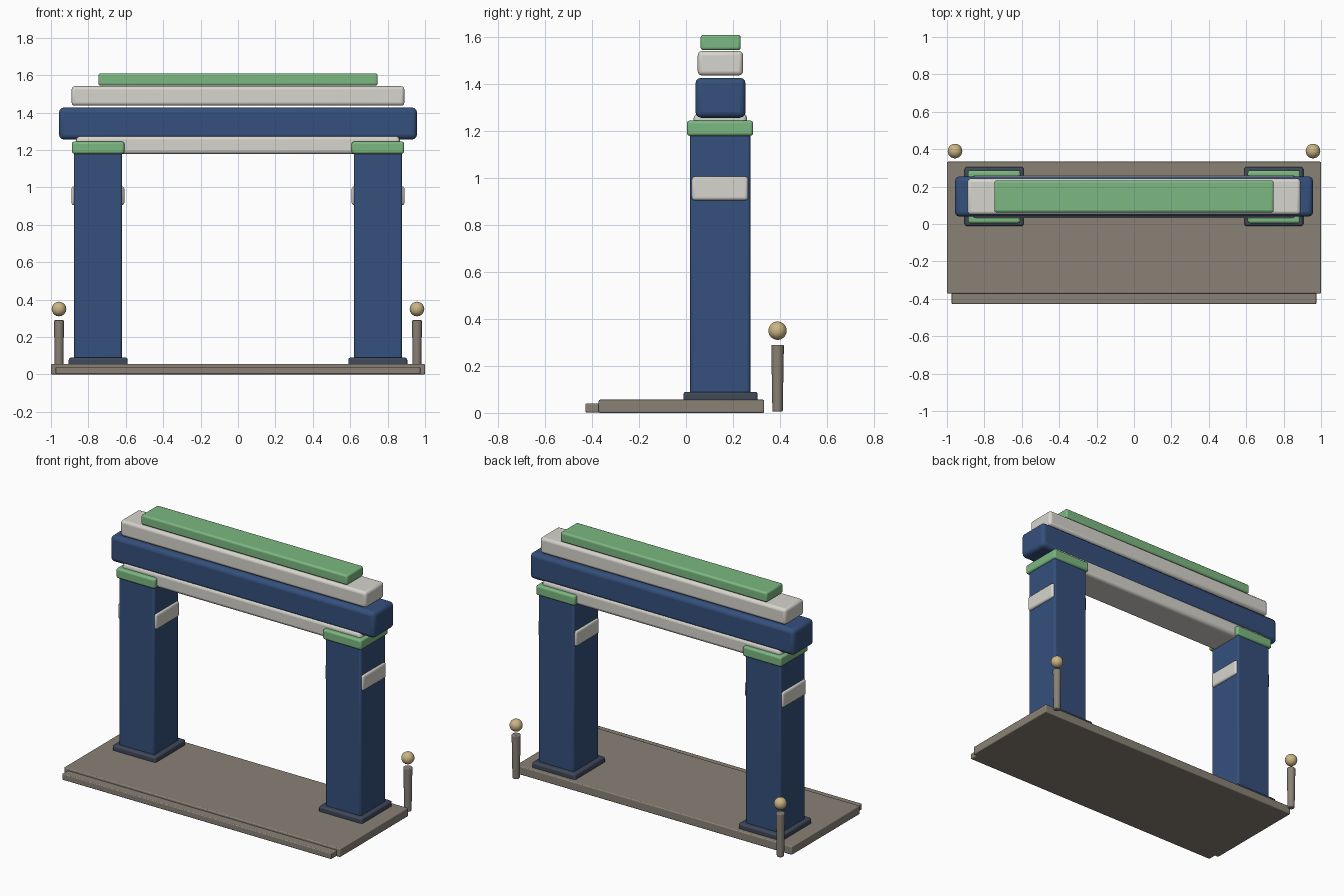
import bpy, bmesh
from math import radians
from mathutils import Vector

if "Cube" in bpy.data.objects:
    bpy.data.objects.remove(bpy.data.objects["Cube"])


def material(name, rgb):
    m = bpy.data.materials.new(name)
    m.diffuse_color = (*rgb, 1)
    m.use_nodes = True
    m.node_tree.nodes["Principled BSDF"].inputs["Base Color"].default_value = m.diffuse_color
    return m


BLUE = material("navy_paint", (0.035, 0.08, 0.2))
DARK = material("dark_slate", (0.05, 0.065, 0.1))
WHITE = material("off_white", (0.68, 0.66, 0.61))
GREEN = material("green_paint", (0.2, 0.48, 0.22))
STONE = material("warm_stone", (0.25, 0.22, 0.18))
BRASS = material("pale_brass", (0.6, 0.46, 0.24))


def finish(name, bm, mat, bevel=0):
    me = bpy.data.meshes.new(name)
    bm.to_mesh(me)
    bm.free()
    ob = bpy.data.objects.new(name, me)
    bpy.context.collection.objects.link(ob)
    me.materials.append(mat)
    if bevel:
        mod = ob.modifiers.new("rounded_edges", 'BEVEL')
        mod.width, mod.segments = bevel, 3
        mod.limit_method, mod.angle_limit = 'ANGLE', radians(40)
    bpy.ops.object.select_all(action='DESELECT')
    ob.select_set(True)
    bpy.context.view_layer.objects.active = ob
    bpy.ops.object.shade_smooth_by_angle(angle=radians(35))
    return ob


def box(name, x, y, z, mat, bevel):
    """Rounded box from (min, max) ranges."""
    bm = bmesh.new()
    bmesh.ops.create_cube(bm, size=1)
    lo, hi = Vector((x[0], y[0], z[0])), Vector((x[1], y[1], z[1]))
    for v in bm.verts:
        v.co = Vector(((lo[i] + hi[i]) / 2 + v.co[i] * (hi[i] - lo[i]) for i in range(3)))
    return finish(name, bm, mat, bevel)


# Paving slab and front step
box("paving_slab", (-1, 1), (-0.372, 0.333), (0, 0.056), STONE, 0.006)
box("front_step", (-0.975, 0.975), (-0.428, -0.34), (0.002, 0.041), STONE, 0.005)

# Left and right supports
for s, side in ((-1, "left"), (1, "right")):
    def pair(name, a, b, *rest):
        return box(f"{side}_{name}", sorted((s * a, s * b)), *rest)

    pair("plinth", 0.59, 0.905, (-0.011, 0.305), (0.01, 0.09), DARK, 0.012)
    pair("column", 0.62, 0.877, (0.018, 0.274), (0.01, 1.19), BLUE, 0.012)
    pair("capital", 0.608, 0.888, (0.004, 0.286), (1.18, 1.245), GREEN, 0.012)
    # Pale plates on the inner and outer column faces
    pair("inner_plate", 0.608, 0.64, (0.025, 0.265), (0.905, 1.006), WHITE, 0.013)
    pair("outer_plate", 0.857, 0.89, (0.025, 0.265), (0.905, 1.006), WHITE, 0.013)

    # Bollard behind the slab, with a ball on top
    bm = bmesh.new()
    bmesh.ops.create_cone(bm, cap_ends=True, segments=24, radius1=0.022,
                          radius2=0.027, depth=0.285)
    bmesh.ops.translate(bm, verts=bm.verts, vec=(s * 0.957, 0.39, 0.1475))
    finish(f"{side}_bollard", bm, STONE, 0.005)
    bm = bmesh.new()
    bmesh.ops.create_uvsphere(bm, u_segments=24, v_segments=16, radius=0.039)
    bmesh.ops.translate(bm, verts=bm.verts, vec=(s * 0.957, 0.39, 0.35))
    finish(f"{side}_bollard_ball", bm, BRASS)

# Stacked beams
box("lower_lintel", (-0.865, 0.865), (0.033, 0.26), (1.178, 1.275), WHITE, 0.02)
box("main_beam", (-0.957, 0.957), (0.04, 0.254), (1.257, 1.427), BLUE, 0.025)
box("upper_beam", (-0.89, 0.89), (0.05, 0.243), (1.437, 1.541), WHITE, 0.018)
box("roof_cap", (-0.747, 0.747), (0.062, 0.233), (1.545, 1.61), GREEN, 0.012)
